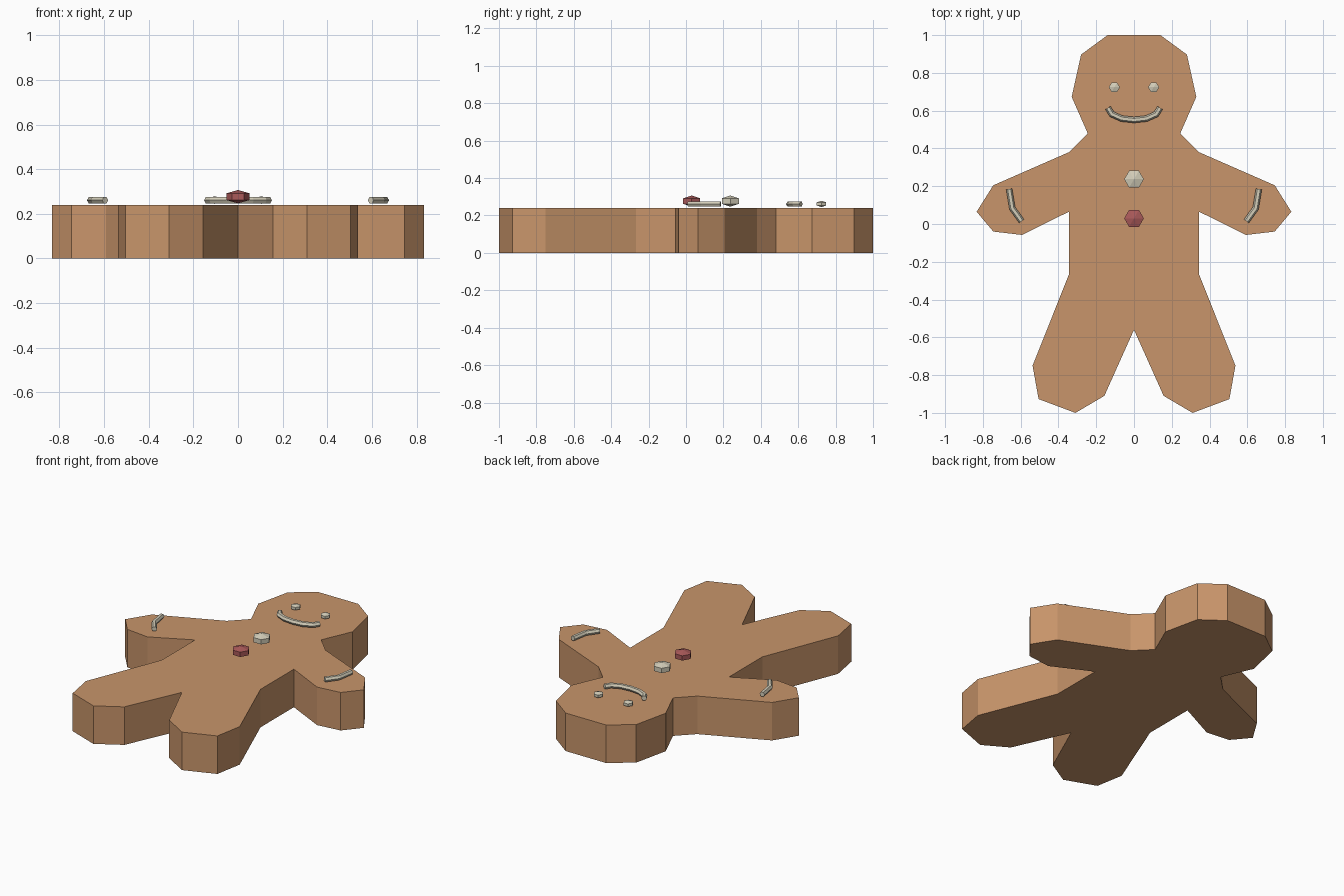
import bpy, bmesh, math
from mathutils import Vector, Matrix

if "Cube" in bpy.data.objects:
    bpy.data.objects.remove(bpy.data.objects["Cube"])


def material(name, rgb):
    m = bpy.data.materials.new(name)
    m.diffuse_color = (*rgb, 1.0)
    m.use_nodes = True
    m.node_tree.nodes["Principled BSDF"].inputs["Base Color"].default_value = m.diffuse_color
    return m


BISCUIT = material("biscuit brown", (0.58, 0.30, 0.145))
ICING = material("icing cream", (0.66, 0.62, 0.49))
RED = material("candy red", (0.40, 0.10, 0.10))


def finish(bm, name, mat):
    bmesh.ops.recalc_face_normals(bm, faces=bm.faces)
    mesh = bpy.data.meshes.new(name)
    bm.to_mesh(mesh)
    bm.free()
    mesh.materials.append(mat)
    ob = bpy.data.objects.new(name, mesh)
    bpy.context.collection.objects.link(ob)
    return ob


def candy(name, x, y, z, radius, half_height, mat):
    """Faceted six-sided drop with a point at top and bottom."""
    bm = bmesh.new()
    bmesh.ops.create_uvsphere(bm, u_segments=6, v_segments=3, radius=1)
    r = radius / math.sin(math.pi / 3)
    bmesh.ops.transform(bm, verts=bm.verts, matrix=Matrix.Translation((x, y, z))
                        @ Matrix.Rotation(math.pi / 6, 4, 'Z')
                        @ Matrix.Diagonal((r, r, half_height, 1)))
    return finish(bm, name, mat)


def piping(name, path, z, radius, mat, sides=6):
    """Six-sided icing tube swept along a flat path."""
    pts = [Vector((x, y, z)) for x, y in path]
    up = Vector((0, 0, 1))
    bm = bmesh.new()
    rings = []
    for i, p in enumerate(pts):
        a = (p - pts[i - 1]).normalized() if i else None
        b = (pts[i + 1] - p).normalized() if i < len(pts) - 1 else None
        t = ((a or b) + (b or a)).normalized()
        widen = 1 / t.dot(a or b)
        side = t.cross(up) * widen
        ring = []
        for k in range(sides):
            ang = math.tau * k / sides
            ring.append(bm.verts.new(p + radius * (math.cos(ang) * side + math.sin(ang) * up)))
        rings.append(ring)
    for r0, r1 in zip(rings, rings[1:]):
        for k in range(sides):
            n = (k + 1) % sides
            bm.faces.new((r0[k], r0[n], r1[n], r1[k]))
    bm.faces.new(rings[0])
    bm.faces.new(rings[-1])
    return finish(bm, name, mat)


# Biscuit body: half outline from crotch to crown, mirrored and extruded
TOP = 0.24
half = [(0.157, -0.91), (0.31, -1.0), (0.505, -0.927), (0.537, -0.75),
        (0.345, -0.268), (0.345, 0.065), (0.592, -0.058), (0.745, -0.04),
        (0.833, 0.065), (0.745, 0.205), (0.345, 0.38), (0.245, 0.48),
        (0.33, 0.673), (0.28, 0.897), (0.14, 1.0)]
outline = [(0, -0.56)] + half + [(-x, y) for x, y in reversed(half)]
bm = bmesh.new()
base = bm.faces.new([bm.verts.new((x, y, 0)) for x, y in outline])
walls = bmesh.ops.extrude_face_region(bm, geom=[base], use_keep_orig=True)
top_verts = [v for v in walls["geom"] if isinstance(v, bmesh.types.BMVert)]
bmesh.ops.translate(bm, verts=top_verts, vec=(0, 0, TOP))
finish(bm, "biscuit_body", BISCUIT)

# Buttons down the chest
candy("upper_button", 0, 0.237, 0.277, 0.052, 0.030, ICING)
candy("lower_button", 0, 0.03, 0.277, 0.052, 0.030, RED)

# Eyes and sleeve icing on both sides
for label, s in (("left", -1), ("right", 1)):
    candy(label + "_eye", s * 0.104, 0.724, 0.262, 0.029, 0.017, ICING)
    piping(label + "_sleeve_icing",
           [(s * 0.661, 0.185), (s * 0.644, 0.083), (s * 0.595, 0.015)],
           0.261, 0.016, ICING)

# Smile
smile = [(0.138, 0.615), (0.117, 0.581), (0.065, 0.558)]
piping("smile_icing", [(-x, y) for x, y in smile] + [(0, 0.551)] + smile[::-1],
       0.261, 0.016, ICING)
